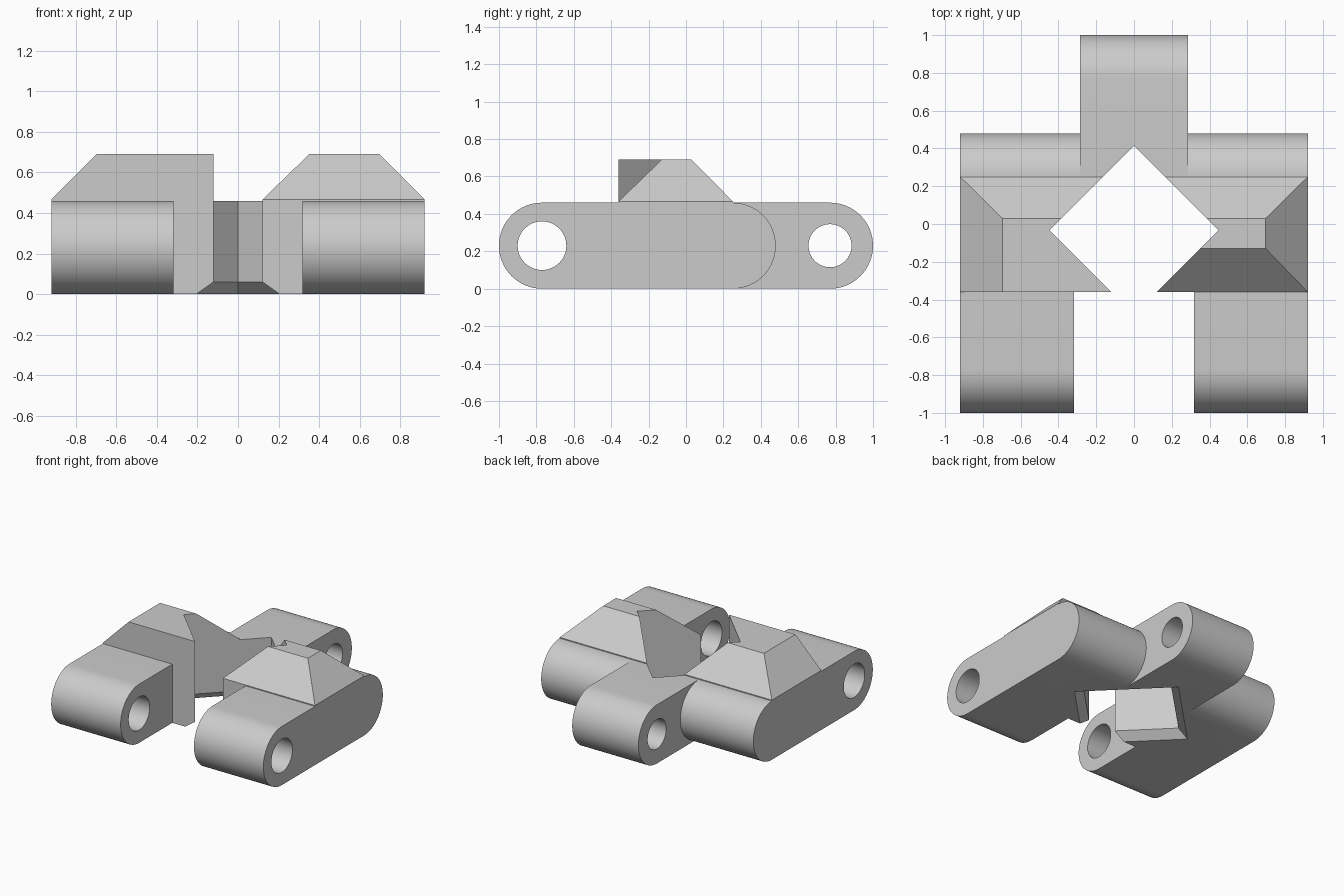
import bpy, bmesh, math
from mathutils import Vector

if "Cube" in bpy.data.objects:
    bpy.data.objects.remove(bpy.data.objects["Cube"])

R = 0.23            # rounded end radius
TOP = 2 * R

steel = bpy.data.materials.new("plain grey")
steel.diffuse_color = (0.6, 0.6, 0.6, 1)
steel.use_nodes = True
steel.node_tree.nodes["Principled BSDF"].inputs["Base Color"].default_value = steel.diffuse_color


def hull(name, points):
    """Convex solid around a set of points."""
    bm = bmesh.new()
    for p in points:
        bm.verts.new(p)
    bmesh.ops.convex_hull(bm, input=bm.verts[:])
    bmesh.ops.dissolve_limit(bm, angle_limit=0.001, verts=bm.verts[:], edges=bm.edges[:])
    bmesh.ops.recalc_face_normals(bm, faces=bm.faces[:])
    mesh = bpy.data.meshes.new(name)
    bm.to_mesh(mesh)
    bm.free()
    ob = bpy.data.objects.new(name, mesh)
    bpy.context.collection.objects.link(ob)
    mesh.materials.append(steel)
    return ob


def extrude_x(name, profile, x0, x1):
    return hull(name, [(x, y, z) for x in (x0, x1) for y, z in profile])


def arc(cy, r, a0, a1, n=32):
    return [(cy + r * math.cos(math.radians(a0 + (a1 - a0) * i / n)),
             R + r * math.sin(math.radians(a0 + (a1 - a0) * i / n))) for i in range(n + 1)]


def box(x0, x1, y0, y1, z0, z1):
    return [(x, y, z) for x in (x0, x1) for y in (y0, y1) for z in (z0, z1)]


def combine(target, tool, operation):
    m = target.modifiers.new(tool.name, 'BOOLEAN')
    m.object, m.operation, m.solver = tool, operation, 'EXACT'
    bpy.context.view_layer.objects.active = target
    bpy.ops.object.modifier_apply(modifier=m.name)
    bpy.data.objects.remove(tool)


# Body with rounded ends, slotted at the front into two arms
link = extrude_x("track_link", arc(0.25, R, -90, 90) + arc(-0.77, R, 90, 270), -0.92, 0.92)
combine(link, hull("front_slot", box(-0.318, 0.318, -1.2, -0.36, -0.2, 0.8)), 'DIFFERENCE')

# Rear tongue
tongue = extrude_x("rear_tongue", arc(0.77, R, -90, 90) + [(0.1, 0), (0.1, TOP)], -0.287, 0.287)
combine(link, tongue, 'UNION')

# Sloped pads: the left one keeps a vertical front, the right one slopes on all sides
for name, s, front in (("left_pad", -1, -0.36), ("right_pad", 1, -0.13)):
    pts = []
    for z, y0, y1, xo in ((0.42, -0.36, 0.25, 0.92), (0.467, -0.36, 0.25, 0.92),
                          (0.69, front, 0.03, 0.697)):
        pts += [(s * x, y, z) for x in (0.03, xo) for y in (y0, y1)]
    combine(link, hull(name, pts), 'UNION')

# Pin holes
combine(link, extrude_x("front_pin_hole", arc(-0.77, 0.13, 0, 360, 64)[:-1], -1.1, 1.1), 'DIFFERENCE')
combine(link, extrude_x("rear_pin_hole", arc(0.77, 0.115, 0, 360, 64)[:-1], -0.5, 0.5), 'DIFFERENCE')


# Diamond opening with a chamfered lower rim
def diamond(z, r):
    return [Vector((r * dx, -0.034 + r * dy, z)) for dx, dy in ((1, 0), (0, 1), (-1, 0), (0, -1))]


combine(link, hull("diamond_opening", diamond(-0.2, 0.447) + diamond(1, 0.447)), 'DIFFERENCE')
combine(link, hull("opening_chamfer", diamond(-0.06, 0.617) + diamond(0.06, 0.447)), 'DIFFERENCE')

# Smooth round ends and bores, crisp edges elsewhere
bpy.ops.object.select_all(action='DESELECT')
link.select_set(True)
bpy.context.view_layer.objects.active = link
bpy.ops.object.shade_smooth_by_angle(angle=math.radians(30))
